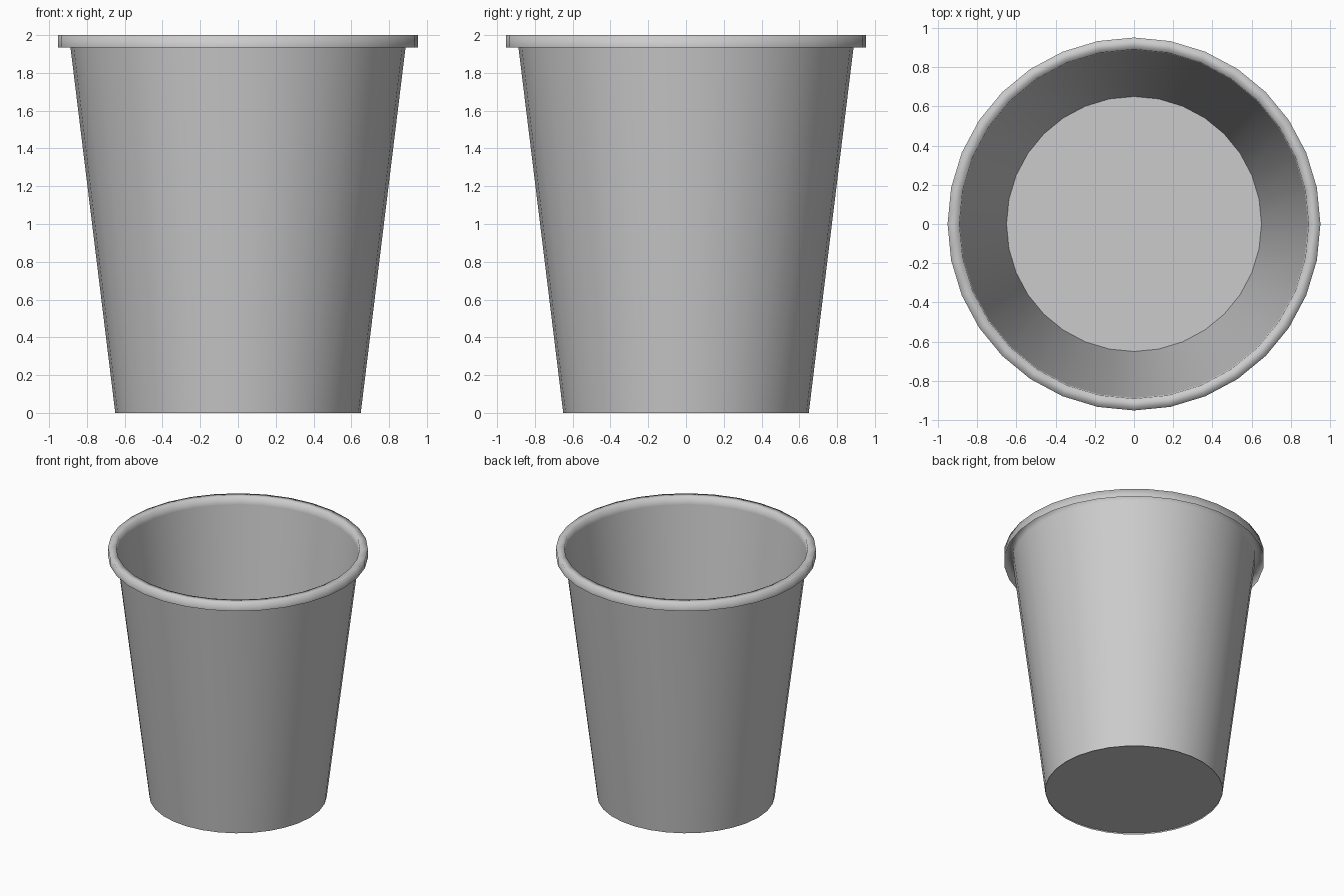
import bpy
import bmesh
from math import sin, cos, tau

if "Cube" in bpy.data.objects:
    bpy.data.objects.remove(bpy.data.objects["Cube"])

SIDES = 32


def revolve(name, profile):
    """Spin an open (radius, height) profile into a smooth thin shell."""
    bm = bmesh.new()
    rings = [[bm.verts.new((r * cos(tau * i / SIDES), r * sin(tau * i / SIDES), z))
              for i in range(SIDES)] for r, z in profile]
    for low, high in zip(rings, rings[1:]):
        for i in range(SIDES):
            j = (i + 1) % SIDES
            bm.faces.new((low[i], low[j], high[j], high[i])).smooth = True
    mesh = bpy.data.meshes.new(name)
    bm.to_mesh(mesh)
    bm.free()
    obj = bpy.data.objects.new(name, mesh)
    bpy.context.collection.objects.link(obj)
    return obj


# Tapered paper-thin wall
revolve("cup_wall", [(0.65, 0.0), (0.887, 1.935)])

# Rolled lip: channel open underneath, shaded smooth to look round
revolve("rolled_rim", [(0.887, 1.935), (0.892, 2.0), (0.952, 2.0), (0.952, 1.935)])

# Floor disc, set slightly above the bottom edge
bpy.ops.mesh.primitive_circle_add(vertices=SIDES, radius=0.651,
                                  fill_type='NGON', location=(0, 0, 0.012))
bpy.context.object.name = "cup_floor"
